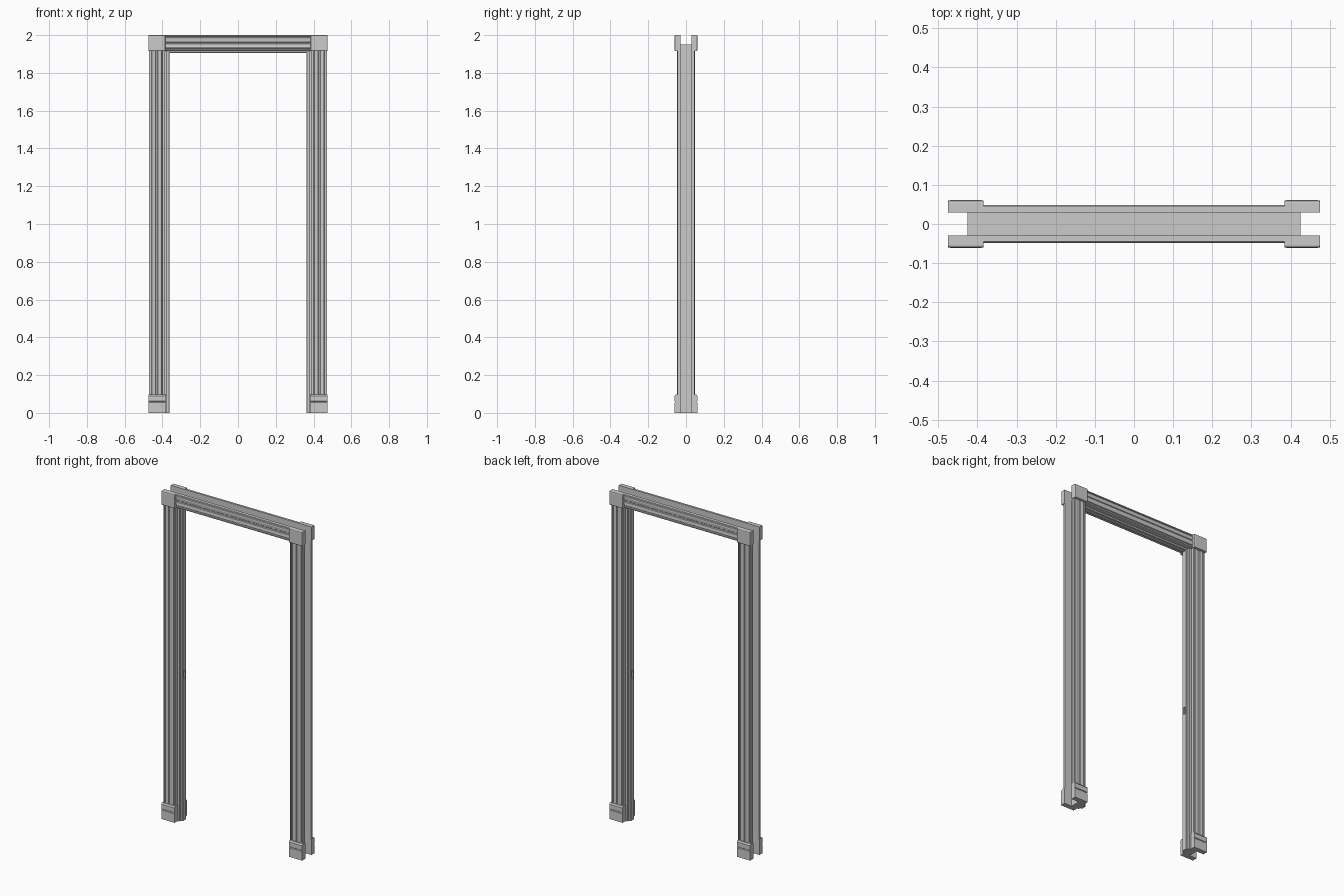
import bpy, bmesh
from mathutils import Vector

if "Cube" in bpy.data.objects:
    bpy.data.objects.remove(bpy.data.objects["Cube"])


def prism(name, pts, place, lo, hi, bevel=0.0):
    """Sweep a closed 2D profile from lo to hi; place(a, b, t) gives the 3D point."""
    bm = bmesh.new()
    ends = [[bm.verts.new(place(a, b, t)) for a, b in pts] for t in (lo, hi)]
    bm.faces.new(ends[0])
    bm.faces.new(ends[1])
    n = len(pts)
    for i in range(n):
        j = (i + 1) % n
        bm.faces.new((ends[0][i], ends[0][j], ends[1][j], ends[1][i]))
    bmesh.ops.recalc_face_normals(bm, faces=bm.faces)
    me = bpy.data.meshes.new(name)
    bm.to_mesh(me)
    bm.free()
    ob = bpy.data.objects.new(name, me)
    bpy.context.collection.objects.link(ob)
    if bevel:
        mod = ob.modifiers.new("bevel", 'BEVEL')
        mod.width = bevel
        mod.segments = 2
    return ob


def box(name, x, y, z):
    x, y = sorted(x), sorted(y)
    pts = [(x[0], y[0]), (x[1], y[0]), (x[1], y[1]), (x[0], y[1])]
    return prism(name, pts, lambda a, b, t: Vector((a, b, t)), z[0], z[1])


# Fluted casing cross-section: (across, outward)
half = [(0.0, 0.042), (0.003, 0.042), (0.006, 0.046), (0.021, 0.048),
        (0.026, 0.046), (0.029, 0.041), (0.032, 0.041), (0.034, 0.046),
        (0.040, 0.046), (0.042, 0.043), (0.042, 0.03)]
casing = [(-a, b) for a, b in reversed(half)] + half[1:]

# Jamb cross-section with raised stop: (distance from opening centre, y)
def jamb_profile(outer, face, stop):
    return [(outer, -0.03), (face, -0.03), (face, -0.017), (stop + 0.003, -0.017),
            (stop, -0.014), (stop, 0.014), (stop + 0.003, 0.017), (face, 0.017),
            (face, 0.03), (outer, 0.03)]

# Plinth and corner block side outlines: (outward, z)
plinth = [(0.03, 0.0), (0.06, 0.0), (0.06, 0.055), (0.056, 0.058), (0.056, 0.060),
          (0.060, 0.063), (0.060, 0.090), (0.054, 0.098), (0.03, 0.098)]

sides = {-1: "left", 1: "right"}
for fy, face in ((-1, "front"), (1, "back")):
    # Head casing
    prism(f"{face}_head_casing", casing,
          lambda a, b, t: Vector((t, fy * b, 1.958 + a)), -0.386, 0.386)
    for sx, side in sides.items():
        # Side casing
        prism(f"{face}_{side}_casing", casing,
              lambda a, b, t: Vector((sx * (0.43 + a), fy * b, t)), 0.097, 1.916)
        # Plinth block
        prism(f"{face}_{side}_plinth", plinth,
              lambda a, b, t: Vector((sx * t, fy * a, b)), 0.385, 0.475)
        # Corner block with a chamfered outer face
        ob = box(f"{face}_{side}_corner_block", (sx * 0.385, sx * 0.475),
                 (fy * 0.03, fy * 0.061), (1.915, 2.0))
        bm = bmesh.new()
        bm.from_mesh(ob.data)
        rim = [e for e in bm.edges if all(abs(v.co.y) > 0.05 for v in e.verts)]
        bmesh.ops.bevel(bm, geom=rim, offset=0.006, segments=2,
                        profile=0.5, affect='EDGES')
        bm.to_mesh(ob.data)
        bm.free()

# Side jambs, each with a latch pocket
for sx, side in sides.items():
    jamb = prism(f"{side}_jamb", jamb_profile(0.425, 0.375, 0.362),
                 lambda a, b, t: Vector((sx * a, b, t)), 0.0, 1.95)
    cutter = box(f"{side}_latch_cutter", (sx * 0.35, sx * 0.372),
                 (-0.008, 0.008), (0.865, 0.91))
    cutter.hide_render = True
    cutter.hide_viewport = True
    mod = jamb.modifiers.new("latch_pocket", 'BOOLEAN')
    mod.operation = 'DIFFERENCE'
    mod.solver = 'EXACT'
    mod.object = cutter

# Head jamb
prism("head_jamb", jamb_profile(1.95, 1.916, 1.904),
      lambda a, b, t: Vector((t, b, a)), -0.376, 0.376)
